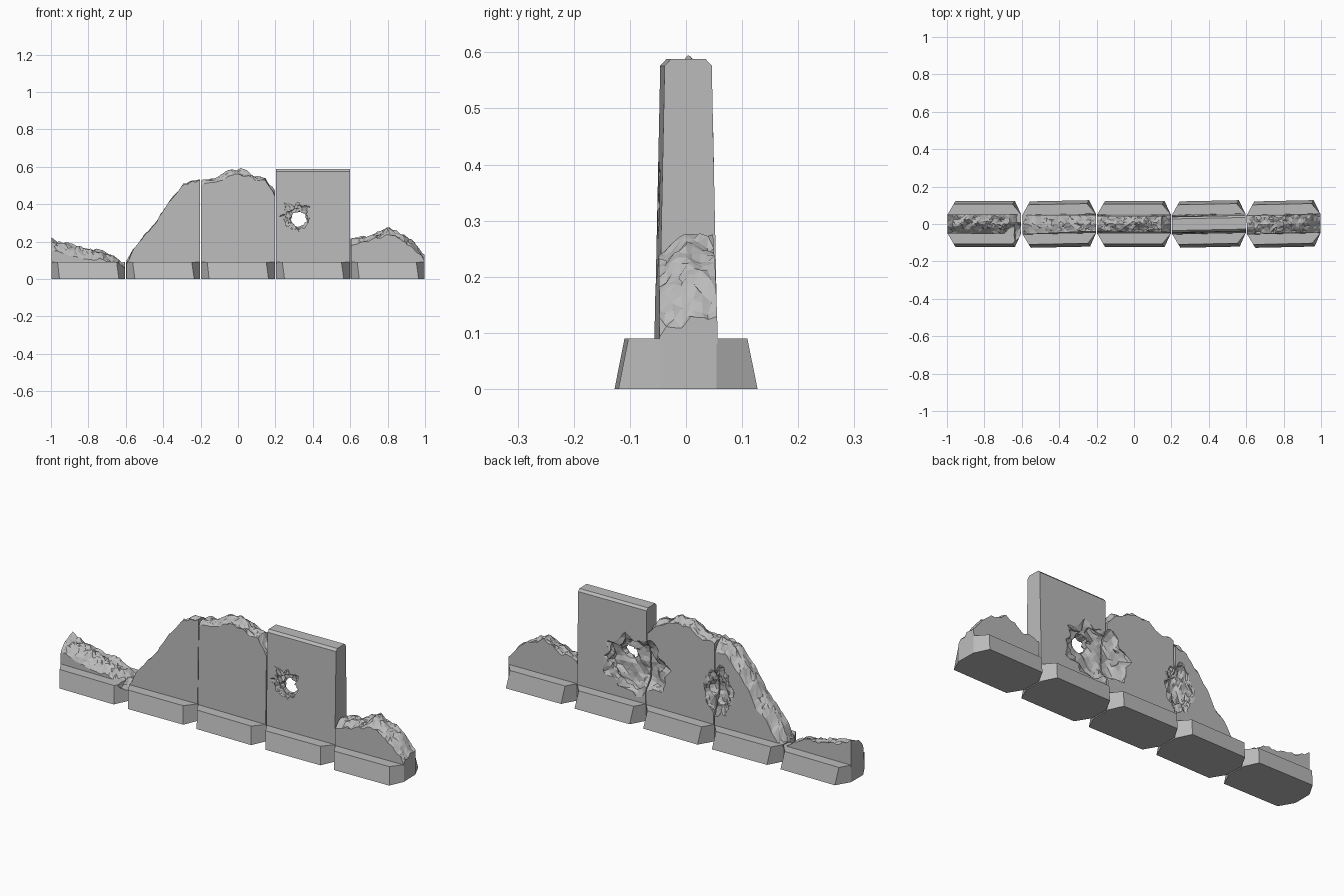
import bpy, bmesh, math, random
from mathutils import Vector, noise

random.seed(4)
if "Cube" in bpy.data.objects:
    bpy.data.objects.remove(bpy.data.objects["Cube"])

concrete = bpy.data.materials.new("concrete_grey")
concrete.use_nodes = True
GREY = (0.5, 0.5, 0.5, 1)
concrete.diffuse_color = GREY
concrete.node_tree.nodes["Principled BSDF"].inputs["Base Color"].default_value = GREY

HALF = 0.197      # half length of one segment
BASE_H = 0.09
FULL_H = 0.588


def finish(name, bm, loc=(0, 0, 0), yaw=0):
    bmesh.ops.recalc_face_normals(bm, faces=bm.faces)
    me = bpy.data.meshes.new(name)
    bm.to_mesh(me)
    bm.free()
    me.materials.append(concrete)
    ob = bpy.data.objects.new(name, me)
    bpy.context.collection.objects.link(ob)
    ob.location = loc
    ob.rotation_euler.z = yaw
    return ob


def loft(bm, rings):
    """Join equal rings of points into a closed solid."""
    rows = [[bm.verts.new(p) for p in r] for r in rings]
    n = len(rows[0])
    for a, b in zip(rows, rows[1:]):
        for i in range(n):
            j = (i + 1) % n
            bm.faces.new((a[i], a[j], b[j], b[i]))
    bm.faces.new(rows[0])
    bm.faces.new(rows[-1])


def make_base(name, x, yaw):
    # sloped footing with cut corners
    def ring(z, d, left, right):
        e = 0.05
        return [(-HALF, -e, z), (left - HALF, -d, z), (HALF - right, -d, z), (HALF, -e, z),
                (HALF, e, z), (HALF - right, d, z), (left - HALF, d, z), (-HALF, e, z)]
    bm = bmesh.new()
    loft(bm, [ring(0, 0.124, 0.043, 0.034), ring(BASE_H, 0.106, 0.032, 0.046)])
    return finish(name, bm, (x, 0, 0), yaw)


def half_depth(z):
    return 0.052 - 0.01 * (z - BASE_H) / (FULL_H - BASE_H)


def make_whole_wall(name, x, yaw):
    # intact slab with a bevelled top edge
    bm = bmesh.new()
    section = [(half_depth(0.08), 0.08), (0.042, 0.576), (0.031, FULL_H)]
    pts = section + [(-y, z) for y, z in reversed(section)]
    loft(bm, [[(s * HALF, y, z) for y, z in pts] for s in (-1, 1)])
    return finish(name, bm, (x, 0, 0), yaw)


def make_broken_wall(name, x, yaw, heights, front_drop, back_drop):
    # slab whose top is a jagged height field; sides stay flat
    nx, ny = 30, 8
    bm = bmesh.new()
    grid = []
    for i in range(nx + 1):
        inner_i = 0 < i < nx
        row = []
        for j in range(ny + 1):
            u = (i + (random.uniform(-0.35, 0.35) if inner_i else 0)) / nx
            v = (j + (random.uniform(-0.35, 0.35) if 0 < j < ny else 0)) / ny
            t = u * (len(heights) - 1)
            k = min(int(t), len(heights) - 2)
            z = heights[k] + (heights[k + 1] - heights[k]) * (t - k)
            px = (2 * u - 1) * HALF
            w = 2 * v - 1
            z -= front_drop * max(0, -w) + back_drop * max(0, w)
            p = Vector((x + px, w * 0.06, z))
            z += 0.02 * noise.noise(p * 22) + 0.009 * noise.noise(p * 55) - 0.003
            z = max(z, BASE_H - 0.003)
            row.append(bm.verts.new((px, w * half_depth(z), z)))
        grid.append(row)
    for i in range(nx):
        for j in range(ny):
            a, b, c, d = grid[i][j], grid[i + 1][j], grid[i + 1][j + 1], grid[i][j + 1]
            tris = ((a, b, c), (a, c, d)) if (i + j) % 2 else ((a, b, d), (b, c, d))
            for tri in tris:
                bm.faces.new(tri)
    # skirt down into the footing, and a flat underside
    rim = ([r[0] for r in grid] + grid[-1][1:] + [r[-1] for r in grid[-2::-1]] + grid[0][-2:0:-1])
    low = []
    for v in rim:
        side = max(-1, min(1, v.co.y / half_depth(v.co.z)))
        low.append(bm.verts.new((v.co.x, side * half_depth(0.08), 0.08)))
    for i in range(len(rim)):
        j = (i + 1) % len(rim)
        bm.faces.new((rim[i], low[i], low[j], rim[j]))
    bm.faces.new(low)
    return finish(name, bm, (x, 0, 0), yaw)


def rock_cutter(name, centre, size, rough=0.3, detail=4):
    bm = bmesh.new()
    bmesh.ops.create_icosphere(bm, subdivisions=detail, radius=1)
    c = Vector(centre)
    for v in bm.verts:
        n = v.co.copy()
        r = 1 + rough * noise.noise(n * 2.2 + c * 9) + rough * 0.5 * noise.noise(n * 6 + c * 5)
        v.co = Vector([a * s * r for a, s in zip(n, size)])
    ob = finish(name, bm, centre)
    ob.hide_render = True
    return ob


def carve(ob, cutters):
    for c in cutters:
        m = ob.modifiers.new("carve", "BOOLEAN")
        m.operation = "DIFFERENCE"
        m.solver = "EXACT"
        m.object = c
    bpy.context.view_layer.update()
    deps = bpy.context.evaluated_depsgraph_get()
    me = bpy.data.meshes.new_from_object(ob.evaluated_get(deps))
    ob.modifiers.clear()
    ob.data = me


# segments from right to left: heights along the top, drop to front, drop to back
segments = [
    ("far_right", -0.8, 0, [0.205, 0.2, 0.18, 0.165, 0.16, 0.15, 0.115, 0.08], 0.05, 0.0),
    ("right", -0.4, 0.02, [0.1, 0.175, 0.235, 0.29, 0.365, 0.44, 0.49, 0.525, 0.535], 0.0, 0.05),
    ("middle", 0.0, 0, [0.53, 0.54, 0.55, 0.58, 0.59, 0.575, 0.555, 0.54, 0.47], 0.02, 0.02),
    ("left", 0.4, 0.02, None, 0, 0),
    ("far_left", 0.8, 0.022, [0.215, 0.22, 0.235, 0.255, 0.275, 0.255, 0.23, 0.19, 0.13], 0.03, 0.0),
]
walls, bases = {}, {}
for name, x, yaw, heights, front, back in segments:
    bases[name] = make_base(name + "_base", x, yaw)
    if heights:
        walls[name] = make_broken_wall(name + "_wall", x, yaw, heights, front, back)
    else:
        walls[name] = make_whole_wall(name + "_wall", x, yaw)

# blast damage: back craters, a hole through the left slab, a chipped corner
big = rock_cutter("back_crater_cutter", (0.27, 0.07, 0.28), (0.2, 0.075, 0.15))
hole = rock_cutter("hole_cutter", (0.325, 0, 0.32), (0.043, 0.12, 0.042), 0.2, 3)
front_chip = rock_cutter("front_chip_cutter", (0.31, -0.055, 0.335), (0.07, 0.032, 0.075), 0.5)
small = rock_cutter("small_crater_cutter", (-0.225, 0.06, 0.28), (0.085, 0.045, 0.125), 0.4)
corner = rock_cutter("corner_cutter", (-0.597, -0.045, 0.11), (0.05, 0.075, 0.055), 0.3, 3)

carve(walls["left"], [big, hole, front_chip])
carve(walls["middle"], [big, small])
carve(walls["right"], [small])
carve(walls["far_right"], [corner])
carve(bases["far_right"], [corner])

for c in (big, hole, front_chip, small, corner):
    bpy.data.objects.remove(c)
